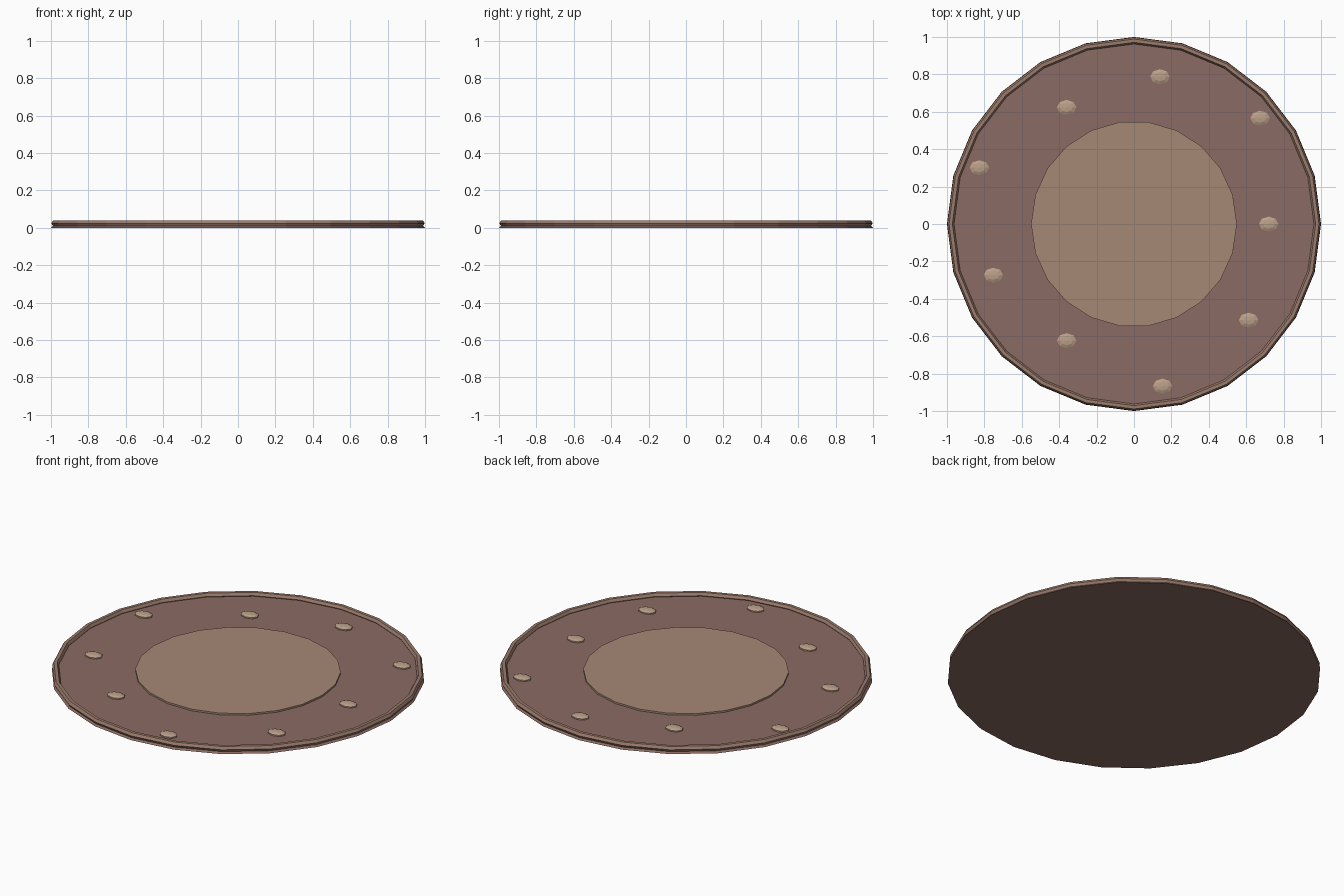
import bpy
from math import cos, sin, radians, pi

if "Cube" in bpy.data.objects:
    bpy.data.objects.remove(bpy.data.objects["Cube"])


def material(name, rgb):
    m = bpy.data.materials.new(name)
    m.diffuse_color = (*rgb, 1)
    m.use_nodes = True
    m.node_tree.nodes["Principled BSDF"].inputs["Base Color"].default_value = m.diffuse_color
    return m


plum = material("plum", (0.26, 0.145, 0.125))
tan = material("tan", (0.38, 0.25, 0.18))
edge = material("edge", (0.33, 0.20, 0.15))
pale = material("pale", (0.50, 0.35, 0.25))


def finish(name, mat):
    o = bpy.context.object
    o.name = name
    o.data.materials.append(mat)
    return o


def disc(name, sides, r_low, r_top, z0, z1, mat):
    bpy.ops.mesh.primitive_cone_add(vertices=sides, radius1=r_low, radius2=r_top,
                                    depth=z1 - z0, location=(0, 0, (z0 + z1) / 2),
                                    rotation=(0, 0, pi / 2))
    return finish(name, mat)


# Plate, raised centre and rim
disc("base_plate", 24, 1.0, 0.98, 0, 0.02, plum)
disc("centre_disc", 22, 0.55, 0.55, 0.015, 0.03, tan)
bpy.ops.mesh.primitive_torus_add(major_segments=24, minor_segments=6,
                                 major_radius=0.98, minor_radius=0.018,
                                 location=(0, 0, 0.0244))
finish("rim", edge)

# Flattened pebbles scattered in three repeating radii
for i in range(9):
    a = radians(40 * i)
    r = 0.72 + 0.08 * ((2 * i) % 3)
    bpy.ops.mesh.primitive_uv_sphere_add(segments=8, ring_count=5, radius=1,
                                         location=(r * cos(a), r * sin(a), 0.023))
    pebble = finish(f"pebble_{i + 1}", pale)
    pebble.scale = (0.055, 0.042, 0.013)
